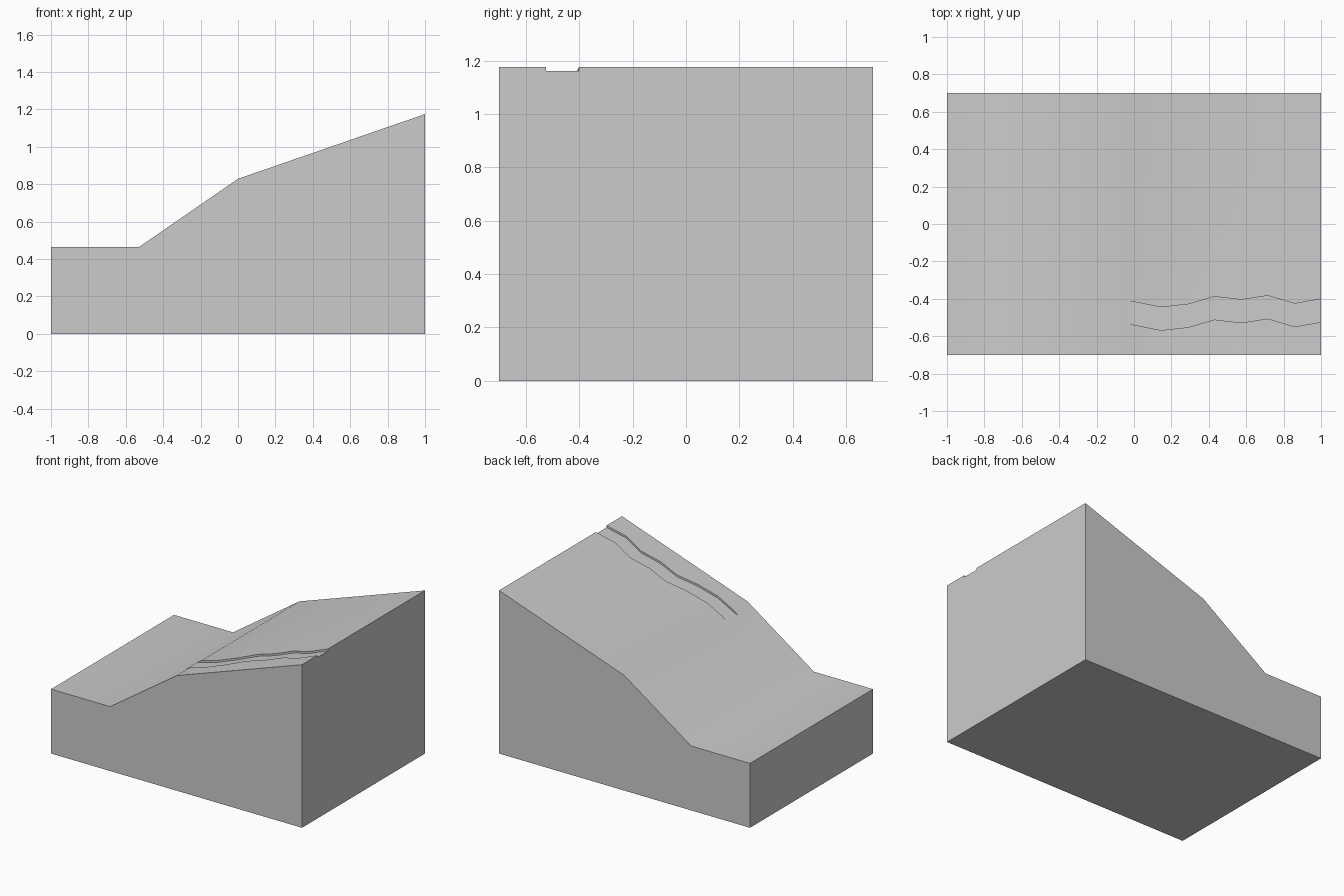
import bpy, bmesh

if "Cube" in bpy.data.objects:
    bpy.data.objects.remove(bpy.data.objects["Cube"])


def make_object(name, bm):
    bmesh.ops.recalc_face_normals(bm, faces=bm.faces)
    mesh = bpy.data.meshes.new(name)
    bm.to_mesh(mesh)
    bm.free()
    obj = bpy.data.objects.new(name, mesh)
    bpy.context.collection.objects.link(obj)
    return obj


def prism(name, outline, offset):
    """Loft a closed outline to a copy of itself moved by offset."""
    bm = bmesh.new()
    a = [bm.verts.new(p) for p in outline]
    b = [bm.verts.new([p[i] + offset[i] for i in range(3)]) for p in outline]
    for i in range(len(a)):
        j = (i + 1) % len(a)
        bm.faces.new((a[i], a[j], b[j], b[i]))
    bm.faces.new(a)
    bm.faces.new(b[::-1])
    return make_object(name, bm)


# Hillside block: side profile swept across y
profile = [(-1, 0), (1, 0), (1, 1.175), (0, 0.829), (-0.53, 0.464), (-1, 0.464)]
hill = prism("hillside", [(x, -0.7, z) for x, z in profile], (0, 1.4, 0))

# Winding path cutter: its floor runs parallel to the upper slope
edge = [(-0.1, -0.407), (0, -0.416), (0.145, -0.445), (0.29, -0.429), (0.43, -0.388),
        (0.575, -0.405), (0.715, -0.383), (0.86, -0.426), (1, -0.401), (1.1, -0.383)]
width, depth = 0.123, 0.014


def floor(x):
    return 0.829 + 0.346 * x - depth


bm = bmesh.new()
rings = [[bm.verts.new((x, y - dy, floor(x) + dz))
          for dy, dz in ((0, 0), (width, 0), (width, 0.2), (0, 0.2))] for x, y in edge]
for r, s in zip(rings, rings[1:]):
    for i in range(4):
        j = (i + 1) % 4
        bm.faces.new((r[i], r[j], s[j], s[i]))
bm.faces.new(rings[0])
bm.faces.new(rings[-1])
cutter = make_object("path_cutter", bm)

# Sink the path into the hillside
cut = hill.modifiers.new("path", "BOOLEAN")
cut.operation = "DIFFERENCE"
cut.solver = "EXACT"
cut.object = cutter
bpy.context.view_layer.objects.active = hill
hill.select_set(True)
bpy.ops.object.modifier_apply(modifier=cut.name)
bpy.data.objects.remove(cutter)

# Soft transitions between slopes, crisp block edges
bpy.ops.object.shade_smooth_by_angle(angle=0.7)
